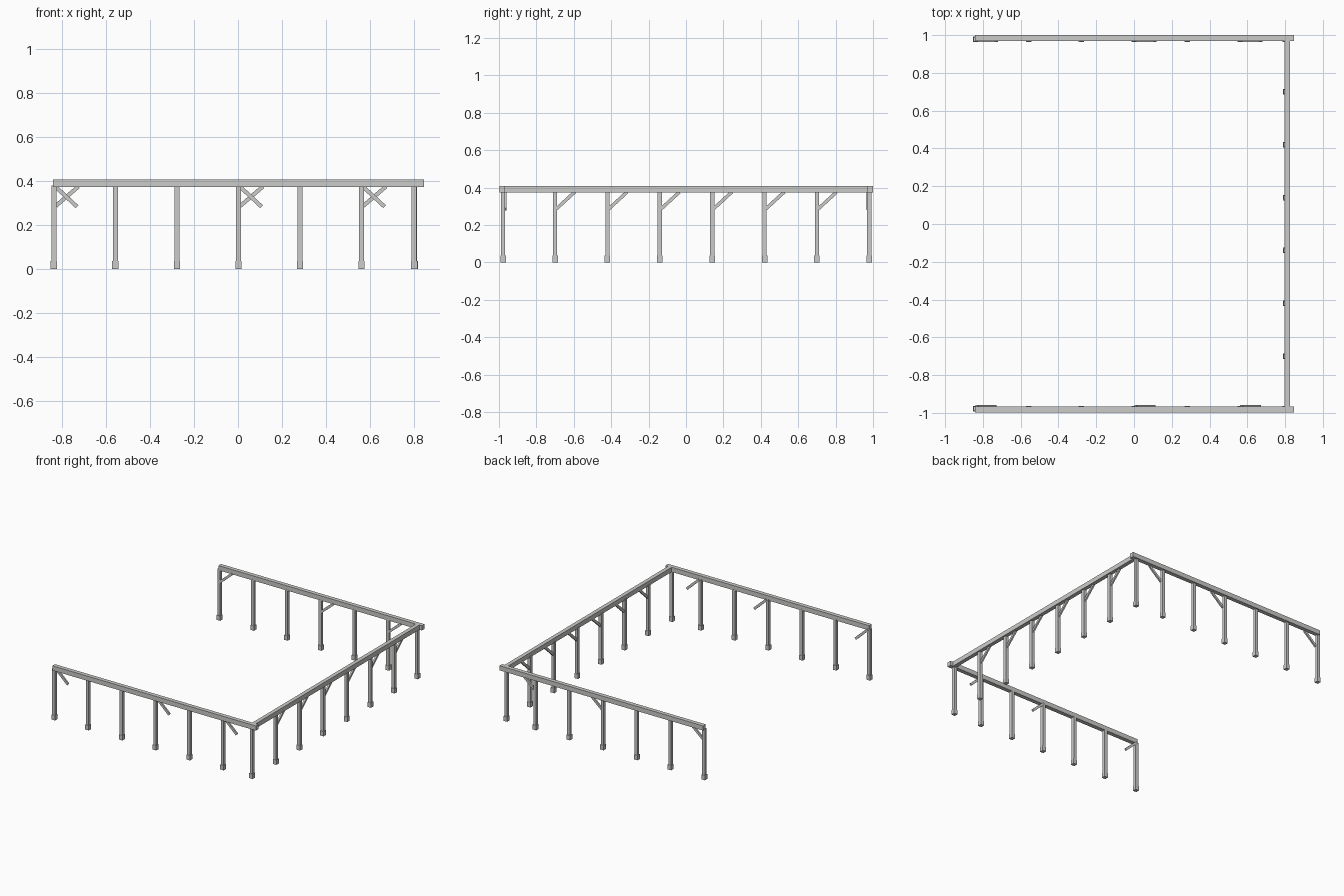
import bpy
import math
from mathutils import Vector

old = bpy.data.objects.get("Cube")
if old:
    bpy.data.objects.remove(old, do_unlink=True)

grey = bpy.data.materials.new("light_grey")
grey.use_nodes = True
colour = (0.6, 0.6, 0.59, 1)
grey.diffuse_color = colour
grey.node_tree.nodes["Principled BSDF"].inputs["Base Color"].default_value = colour


def box(name, centre, size, tilt=(0, 0, 0)):
    bpy.ops.mesh.primitive_cube_add(size=1, location=centre, rotation=tilt)
    ob = bpy.context.object
    ob.name = name
    ob.scale = size
    ob.data.materials.append(grey)
    return ob


BEAM_BOTTOM, BEAM_TOP = 0.373, 0.408
POST, FOOT, FOOT_HEIGHT = 0.023, 0.029, 0.036


def beam(name, x0, x1, y0, y1):
    box(name, ((x0 + x1) / 2, (y0 + y1) / 2, (BEAM_BOTTOM + BEAM_TOP) / 2),
        (x1 - x0, y1 - y0, BEAM_TOP - BEAM_BOTTOM))


def post(name, x, y):
    top = 0.381
    box(name, (x, y, top / 2 + 0.005), (POST, POST, top - 0.01))
    box(name + "_foot", (x, y, FOOT_HEIGHT / 2), (FOOT, FOOT, FOOT_HEIGHT))


def brace(name, start, end):
    # Flat diagonal strut in either the xz or the yz plane
    a, b = Vector(start), Vector(end)
    d = b - a
    if abs(d.x) > abs(d.y):
        box(name, (a + b) / 2, (d.length, 0.012, 0.018),
            (0, -math.atan2(d.z, d.x), 0))
    else:
        box(name, (a + b) / 2, (0.012, d.length, 0.018),
            (math.atan2(d.z, d.y), 0, 0))


# Top beams
beam("front_beam", -0.842, 0.847, -0.998, -0.967)
beam("back_beam", -0.842, 0.847, 0.969, 1.0)
beam("side_beam", 0.796, 0.826, -0.967, 0.969)

# Front and back rows of posts
row_x = [-0.838, -0.558, -0.278, 0.002, 0.282, 0.562, 0.802]
for side, y in (("front", -0.978), ("back", 0.979)):
    for i, x in enumerate(row_x):
        post(f"{side}_post_{i + 1}", x, y)

# Side row of posts, each with a rising brace
for i in range(6):
    y = -0.7 + 0.28 * i
    post(f"side_post_{i + 1}", 0.804, y)
    brace(f"side_brace_{i + 1}", (0.804, y + 0.008, 0.287), (0.804, y + 0.105, 0.376))

# Every other front and back post has a brace; front ones hang from the beam
for i in (0, 3, 5):
    x = row_x[i]
    brace(f"front_brace_{i + 1}", (x + 0.006, -0.965, 0.376), (x + 0.105, -0.965, 0.284))
    brace(f"back_brace_{i + 1}", (x + 0.008, 0.97, 0.287), (x + 0.112, 0.97, 0.376))
